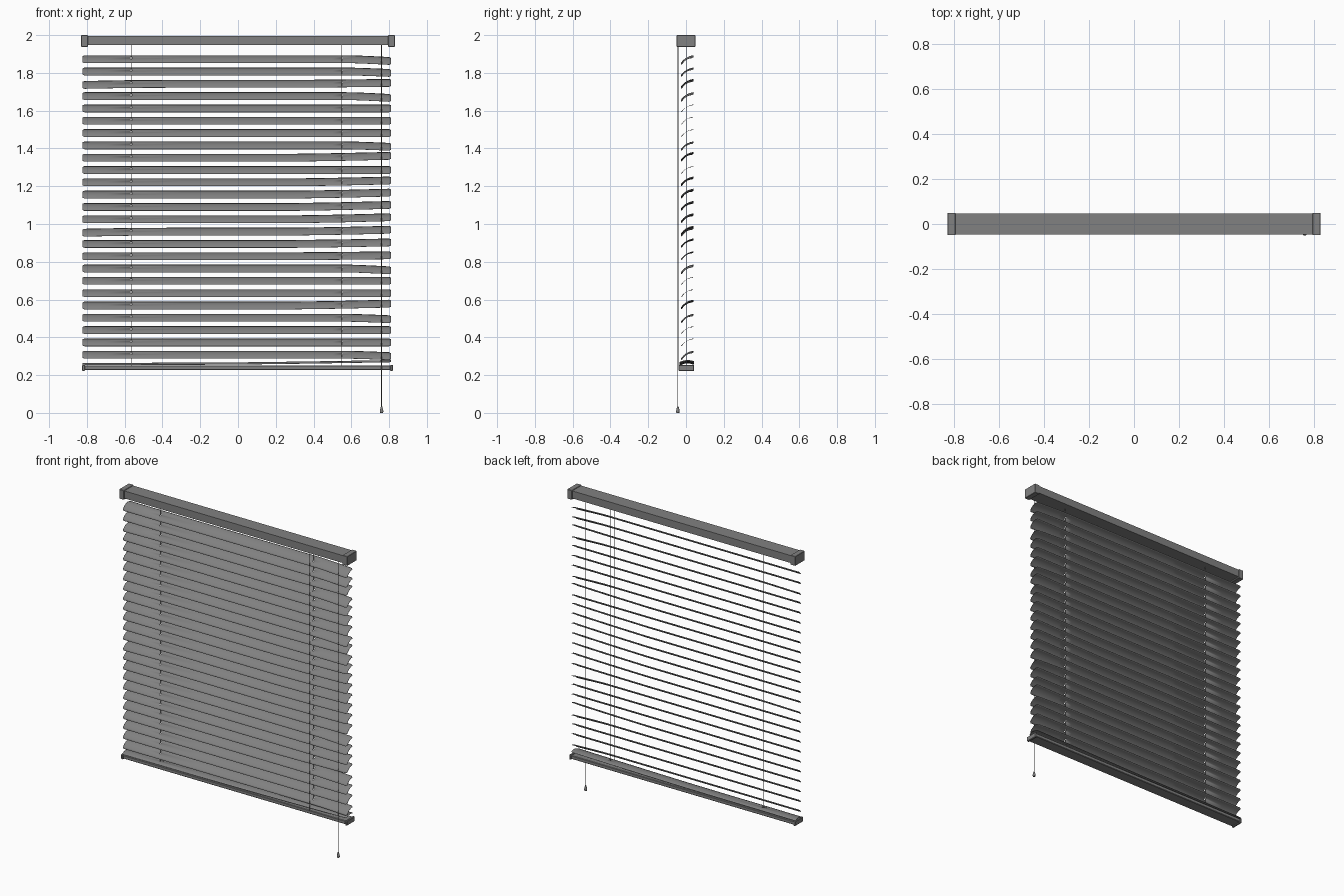
import bpy, bmesh, math
from mathutils import Vector

cube = bpy.data.objects.get("Cube")
if cube:
    bpy.data.objects.remove(cube, do_unlink=True)


def material(name, value):
    m = bpy.data.materials.new(name)
    m.use_nodes = True
    colour = (value, value, value, 1)
    m.diffuse_color = colour
    m.node_tree.nodes["Principled BSDF"].inputs["Base Color"].default_value = colour
    return m


GREY = material("blind grey", 0.22)


def add_object(name, bm):
    bmesh.ops.recalc_face_normals(bm, faces=bm.faces)
    mesh = bpy.data.meshes.new(name)
    bm.to_mesh(mesh)
    bm.free()
    mesh.materials.append(GREY)
    ob = bpy.data.objects.new(name, mesh)
    bpy.context.collection.objects.link(ob)
    return ob


def box(name, x, y, z, bevel=0.0):
    bm = bmesh.new()
    bmesh.ops.create_cube(bm, size=1)
    for v in bm.verts:
        for i, (lo, hi) in enumerate((x, y, z)):
            v.co[i] = lo if v.co[i] < 0 else hi
    if bevel:
        bmesh.ops.bevel(bm, geom=bm.edges[:], offset=bevel, segments=1, affect='EDGES')
    return add_object(name, bm)


def turned(name, x, y, rings, sides=8):
    """Stack of (radius, height) rings closed at both ends."""
    bm = bmesh.new()
    loops = [[bm.verts.new((x + r * math.cos(math.tau * k / sides),
                            y + r * math.sin(math.tau * k / sides), z))
              for k in range(sides)] for r, z in rings]
    for a, b in zip(loops, loops[1:]):
        for k in range(sides):
            n = (k + 1) % sides
            bm.faces.new((a[k], a[n], b[n], b[k]))
    bm.faces.new(loops[0])
    bm.faces.new(loops[-1])
    return add_object(name, bm)


CORDS = (-0.565, 0.55)
LEFT, RIGHT = -0.823, 0.81
SEGMENTS = 8


def slat(name, z0, right=0.0, left=0.0, tilt=0.55, start=0.58):
    """Arched strip with rounded corners, cord slots and bent ends."""
    bm = bmesh.new()
    xs = [LEFT, LEFT + 0.003, LEFT + 0.01, -0.7, -0.3, 0, 0.3, 0.5, 0.6, 0.65, 0.7, 0.75,
          RIGHT - 0.01, RIGHT - 0.003, RIGHT]
    for c in CORDS:
        xs += [c - 0.003, c + 0.003]
    xs.sort()
    rows = []
    for x in xs:
        edge = min(x - LEFT, RIGHT - x)
        width = 0.0385 - max(0.0, 0.01 - edge) * 0.8
        lift = right * max(0.0, (x - start) / (RIGHT - start)) ** 1.3
        lift += left * max(0.0, (-0.5 - x) / 0.32)
        row = []
        for k in range(SEGMENTS + 1):
            t = 2 * k / SEGMENTS - 1
            u, h = t * width, 0.008 * (1 - t * t) - 0.004
            y = u * math.cos(tilt) - h * math.sin(tilt)
            z = u * math.sin(tilt) + h * math.cos(tilt)
            row.append(bm.verts.new((x, y + 0.004, z0 + z + lift)))
        rows.append(row)
    for i, (a, b) in enumerate(zip(rows, rows[1:])):
        mid = (xs[i] + xs[i + 1]) / 2
        slot = any(abs(mid - c) < 0.002 for c in CORDS)
        for k in range(SEGMENTS):
            if slot and k in (3, 4):
                continue
            bm.faces.new((a[k], b[k], b[k + 1], a[k + 1]))
    ob = add_object(name, bm)
    mod = ob.modifiers.new("thickness", 'SOLIDIFY')
    mod.thickness = 0.0012
    mod.offset = 0
    bpy.ops.object.select_all(action='DESELECT')
    bpy.context.view_layer.objects.active = ob
    ob.select_set(True)
    bpy.ops.object.shade_smooth_by_angle(angle=math.radians(35))


# Head rail with end caps
box("head_rail", (-0.8, 0.8), (-0.046, 0.046), (1.947, 1.996))
for side, s in (("left", 1), ("right", -1)):
    box(side + "_head_cap", sorted((s * 0.795, s * 0.83)), (-0.05, 0.05), (1.938, 2.0), 0.002)

# Bottom rail with end caps
box("bottom_rail", (-0.812, 0.808), (-0.036, 0.04), (0.227, 0.25), 0.003)
box("right_bottom_cap", (-0.825, -0.81), (-0.039, 0.043), (0.222, 0.254), 0.003)
box("left_bottom_cap", (0.806, 0.821), (-0.039, 0.043), (0.222, 0.254), 0.003)

# Slats, some with slightly bent ends (in hundredths, top to bottom)
bends = (-1, -.8, .5, -1, 0, 0, 0, -.8, 1, 0, 1, 1.1, 1.1, 1.1, 1, .8, .5, -1,
         0, 0, 1, -.8, 0, 0, -.8)
for i, bend in enumerate(bends):
    slat(f"slat_{i + 1}", 1.876 - i * 0.0652, bend / 100,
         left=-0.006 if i in (2, 14) else 0, start=0.58 if bend < 0 else 0.3)
slat("resting_slat", 0.261, 0.014, left=-0.002, tilt=0.06, start=-0.2)

# Lift cords through the slots, and the front tilt cord
for side, x in zip(("right", "left"), CORDS):
    turned(side + "_lift_cord", x, 0.004, ((0.0015, 0.24), (0.0015, 1.95)), 6)
turned("tilt_cord", CORDS[1], -0.04, ((0.0018, 0.25), (0.0018, 1.95)), 6)

# Pull cord and tassel
turned("pull_cord", 0.76, -0.043, ((0.002, 0.03), (0.002, 1.95)), 6)
turned("tassel", 0.76, -0.043,
       ((0.007, 0), (0.009, 0.004), (0.009, 0.012), (0.005, 0.03), (0.003, 0.035)), 12)
